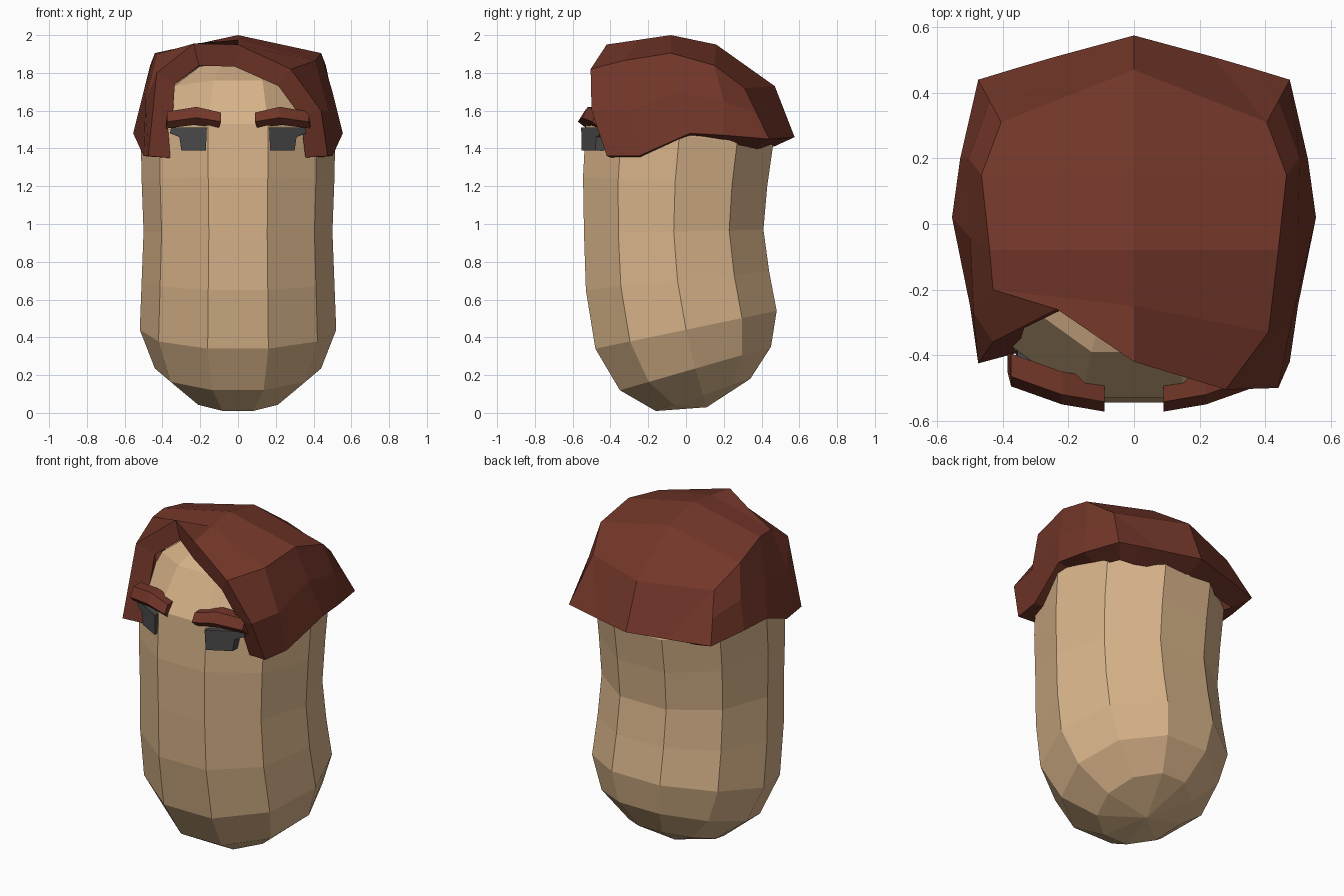
import bpy, bmesh
from math import sin, cos, radians
from mathutils import Vector

if "Cube" in bpy.data.objects:
    bpy.data.objects.remove(bpy.data.objects["Cube"])


def material(name, rgb):
    m = bpy.data.materials.new(name)
    m.diffuse_color = (*rgb, 1)
    m.use_nodes = True
    m.node_tree.nodes["Principled BSDF"].inputs["Base Color"].default_value = m.diffuse_color
    return m


SKIN = material("tan", (0.68, 0.45, 0.25))
HAIR = material("red_brown", (0.17, 0.037, 0.022))
DARK = material("dark_grey", (0.07, 0.07, 0.072))


def finish(bm, name, mat):
    bmesh.ops.remove_doubles(bm, verts=bm.verts, dist=0.0005)
    bmesh.ops.recalc_face_normals(bm, faces=bm.faces)
    me = bpy.data.meshes.new(name)
    bm.to_mesh(me)
    bm.free()
    me.materials.append(mat)
    ob = bpy.data.objects.new(name, me)
    bpy.context.collection.objects.link(ob)
    return ob


def loft(bm, rings, closed=True):
    rows = [[bm.verts.new(p) for p in r] for r in rings]
    n = len(rows[0])
    for a, b in zip(rows, rows[1:]):
        for i in range(n if closed else n - 1):
            j = (i + 1) % n
            bm.faces.new((a[i], a[j], b[j], b[i]))
    return rows


# Bean body: ten-sided tilted rings (front y, front z, back y, back z, half width)
sections = [
    (-0.16, 0.01, 0.34, 0.18, 0.26), (-0.35, 0.12, 0.45, 0.35, 0.44),
    (-0.48, 0.34, 0.48, 0.54, 0.52), (-0.53, 0.65, 0.44, 0.75, 0.51),
    (-0.54, 0.95, 0.41, 0.97, 0.50), (-0.545, 1.25, 0.43, 1.20, 0.51),
    (-0.53, 1.53, 0.46, 1.41, 0.515), (-0.39, 1.76, 0.40, 1.60, 0.42),
    (-0.18, 1.86, 0.25, 1.76, 0.24),
]
rings = []
for fy, fz, by, bz, w in sections:
    c = Vector((0, (fy + by) / 2, (fz + bz) / 2))
    f = Vector((0, (fy - by) / 2, (fz - bz) / 2)) / cos(radians(18))
    rings.append([c + f * cos(t) + Vector((w * sin(t), 0, 0))
                  for t in (radians(18 + 36 * k) for k in range(10))])
bm = bmesh.new()
rows = loft(bm, rings)
for row, pole in ((rows[0], (0, 0.11, 0.03)), (rows[-1], (0, 0.04, 1.87))):
    p = bm.verts.new(pole)
    for i in range(10):
        bm.faces.new((row[i], row[(i + 1) % 10], p))
finish(bm, "bean_body", SKIN)

# Hair cap: stations front to back, each centre, shoulder, middle, hem
stations = [
    [(0, -0.42, 1.95), (0.28, -0.505, 1.82), (0.44, -0.50, 1.60), (0.475, -0.42, 1.36)],
    [(0, -0.25, 1.975), (0.41, -0.33, 1.865), (0.48, -0.30, 1.60), (0.50, -0.25, 1.36)],
    [(0, -0.08, 2.0), (0.44, -0.08, 1.905), (0.50, -0.04, 1.70), (0.555, 0.02, 1.48)],
    [(0, 0.16, 1.95), (0.465, 0.15, 1.84), (0.505, 0.20, 1.65), (0.53, 0.20, 1.47)],
    [(0, 0.47, 1.73), (0.405, 0.31, 1.72), (0.44, 0.375, 1.585), (0.475, 0.44, 1.45)],
    [(0, 0.575, 1.46), (0.24, 0.51, 1.455), (0.36, 0.475, 1.452), (0.475, 0.44, 1.45)],
]
left = [[(-x, y, z) for x, y, z in s] for s in stations]
# Swept parting on the left of the fringe
left[0][1:] = [(-0.235, -0.26, 1.955), (-0.43, -0.36, 1.80), (-0.475, -0.425, 1.36)]
left[1][1:3] = [(-0.43, -0.20, 1.90), (-0.49, -0.27, 1.65)]
bm = bmesh.new()
loft(bm, [l[:0:-1] + r for l, r in zip(left, stations)], closed=False)
hair = finish(bm, "hair", HAIR)
if sum(p.normal.z * p.area for p in hair.data.polygons) < 0:
    hair.data.flip_normals()
mod = hair.modifiers.new("thickness", 'SOLIDIFY')
mod.thickness = 0.12
mod.offset = -1

# Brows and eyes, one per side
eye_outline = [(0.17, 1.39), (0.30, 1.39), (0.31, 1.46), (0.36, 1.48),
               (0.355, 1.51), (0.165, 1.51)]
for side, s in (("left", -1), ("right", 1)):
    bm = bmesh.new()
    brow = []
    for x, y, zt, h in ((0.09, -0.572, 1.59, 0.08), (0.22, -0.55, 1.62, 0.095),
                        (0.375, -0.495, 1.595, 0.09)):
        brow.append([(s * x, y + 0.10, zt), (s * x, y + 0.03, zt),
                     (s * x, y, zt - 0.6 * h), (s * (x + 0.01), y + 0.04, zt - h),
                     (s * (x + 0.01), y + 0.10, zt - h)])
    rows = loft(bm, brow)
    bm.faces.new(rows[0])
    bm.faces.new(rows[-1])
    finish(bm, side + "_brow", HAIR)

    bm = bmesh.new()
    rows = loft(bm, [[(s * x, -0.555 + (x - 0.165) * 0.55 + d, z) for x, z in eye_outline]
                     for d in (0, 0.09)])
    bm.faces.new(rows[0])
    bm.faces.new(rows[1])
    finish(bm, side + "_eye", DARK)
